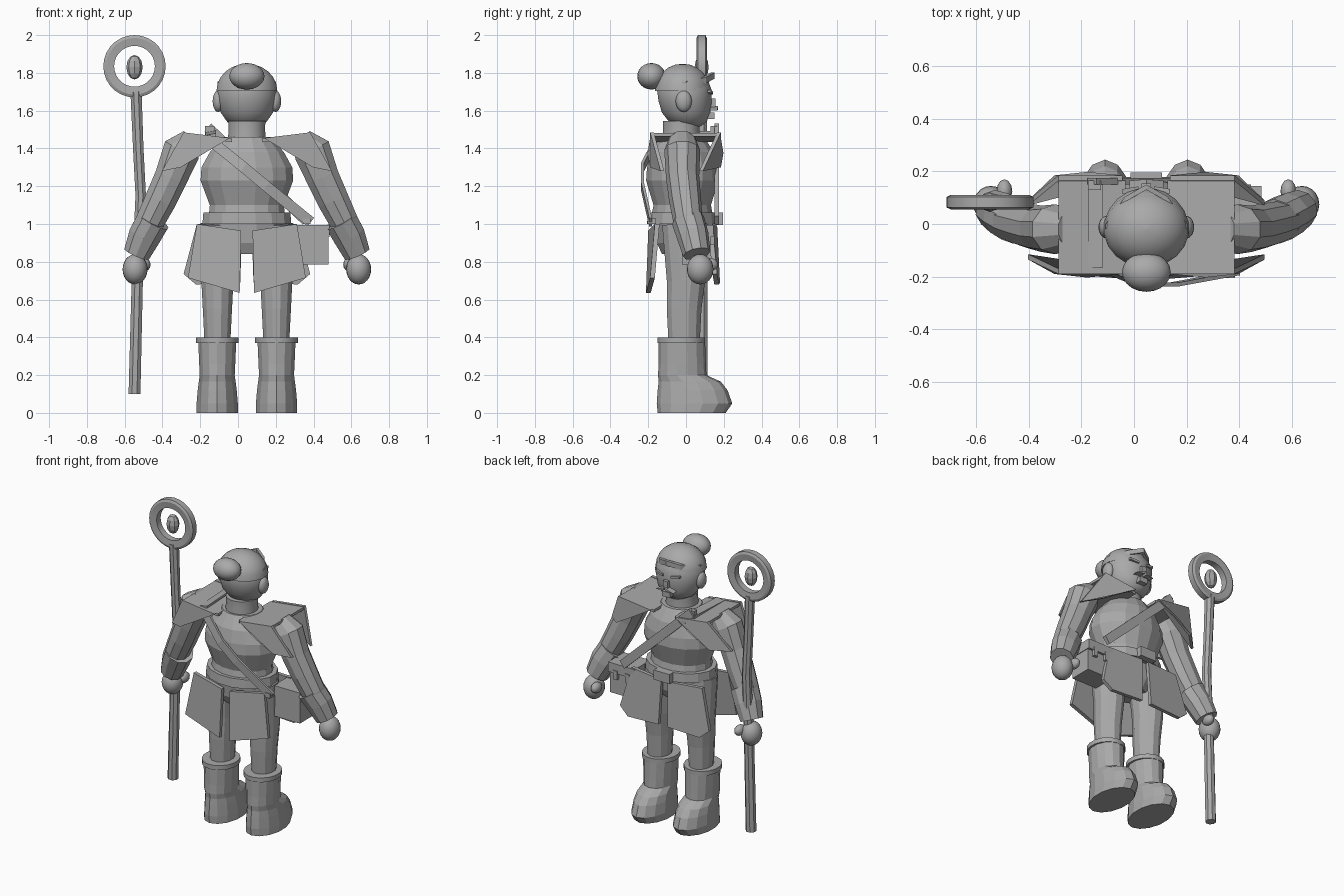
import bpy, bmesh, math
from mathutils import Vector

if "Cube" in bpy.data.objects:
    bpy.data.objects.remove(bpy.data.objects["Cube"])

CX = 0.047  # body mirror plane
grey = bpy.data.materials.new("plain_grey")
grey.diffuse_color = (0.4, 0.4, 0.4, 1)
grey.use_nodes = True
grey.node_tree.nodes["Principled BSDF"].inputs["Base Color"].default_value = grey.diffuse_color


def finish(name, bm, smooth=None):
    bmesh.ops.recalc_face_normals(bm, faces=bm.faces[:])
    me = bpy.data.meshes.new(name)
    bm.to_mesh(me)
    bm.free()
    me.materials.append(grey)
    ob = bpy.data.objects.new(name, me)
    bpy.context.collection.objects.link(ob)
    if smooth:
        bpy.ops.object.select_all(action='DESELECT')
        ob.select_set(True)
        bpy.context.view_layer.objects.active = ob
        bpy.ops.object.shade_smooth_by_angle(angle=math.radians(smooth))
    return ob


def loft(name, rings, n=12, along=False, smooth=None):
    """Rings are (x, y, z, rx, ry); along=True turns them to follow the path."""
    bm = bmesh.new()
    loops = []
    cs = [Vector(r[:3]) for r in rings]
    for i, r in enumerate(rings):
        u, v = Vector((1, 0, 0)), Vector((0, 1, 0))
        if along:
            t = (cs[min(i + 1, len(cs) - 1)] - cs[max(i - 1, 0)]).normalized()
            u = Vector((0, 1, 0)).cross(t).normalized()
            v = t.cross(u)
        loops.append([bm.verts.new(cs[i] + u * r[3] * math.cos(a) + v * r[4] * math.sin(a))
                      for a in (math.tau * (k + .5) / n for k in range(n))])
    for a, b in zip(loops, loops[1:]):
        for k in range(n):
            bm.faces.new((a[k], a[(k + 1) % n], b[(k + 1) % n], b[k]))
    bm.faces.new(loops[0])
    bm.faces.new(loops[-1])
    return finish(name, bm, smooth)


def ball(name, c, r, u=20, v=12, smooth=60):
    bm = bmesh.new()
    bmesh.ops.create_uvsphere(bm, u_segments=u, v_segments=v, radius=1)
    for w in bm.verts:
        w.co = Vector([w.co[i] * r[i] + c[i] for i in range(3)])
    return finish(name, bm, smooth)


def prism(name, pts, off):
    bm = bmesh.new()
    a = [bm.verts.new(p) for p in pts]
    b = [bm.verts.new(Vector(p) + Vector(off)) for p in pts]
    bm.faces.new(a)
    bm.faces.new(b)
    for i in range(len(a)):
        j = (i + 1) % len(a)
        bm.faces.new((a[i], a[j], b[j], b[i]))
    return finish(name, bm)


def box(name, lo, hi):
    x, y, z = lo
    X, Y, Z = hi
    return prism(name, [(x, y, z), (X, y, z), (X, Y, z), (x, Y, z)], (0, 0, Z - z))


def strip(name, path, width, off):
    """Flat ribbon through the path points, widened by a vector."""
    w = Vector(width) / 2
    for i, (p, q) in enumerate(zip(path, path[1:])):
        p, q = Vector(p), Vector(q)
        prism(f"{name}_{i + 1}", [p - w, q - w, q + w, p + w], off)


# torso, neck, hips and belt
loft("torso", [(CX, -.02, z, rx, ry) for z, rx, ry in (
    (1.04, .19, .14), (1.1, .2, .155), (1.23, .25, .195), (1.3, .245, .19),
    (1.38, .2, .17), (1.46, .13, .12))], 16)
loft("collar", [(CX, -.025, z, r, r) for z, r in ((1.42, .105), (1.5, .098), (1.545, .1))], 16, smooth=30)
loft("waist_sash", [(CX, -.02, 1.05, .205, .165), (CX, -.02, 1.1, .2, .155)], 16)
loft("belt", [(CX, -.02, 1.0, .24, .19), (CX, -.02, 1.06, .235, .185)], 16)
loft("hips", [(CX, -.02, .84, .15, .11), (CX, -.02, .9, .19, .14), (CX, -.02, 1.0, .2, .15)], 12)
box("buckle", (CX - .06, .15, .995), (CX + .06, .195, 1.06))

# head with hair
loft("head", [(CX, -.005 + dy, z, rx, ry) for z, rx, ry, dy in (
    (1.515, .06, .06, .02), (1.54, .105, .1, .015), (1.59, .14, .13, .006), (1.65, .155, .142, 0),
    (1.71, .158, .146, -.004), (1.77, .13, .125, -.005), (1.81, .08, .08, -.005))], 20, smooth=60)
hair = [(CX, -.018, 1.705 + .143 * math.sin(t), .161 * math.cos(t) + .002, .146 * math.cos(t) + .002)
        for t in (math.radians(a) for a in range(0, 91, 15))]
loft("hair_cap", hair, 20, smooth=60)
ball("hair_bun", (CX, -.183, 1.782), (.093, .075, .07))

# face
box("nose", (CX - .018, .11, 1.62), (CX + .018, .155, 1.665))
box("mouth", (CX - .03, .1, 1.555), (CX + .03, .15, 1.59))

for s, side in ((-1, "left"), (1, "right")):
    def m(x, y, z):
        return (CX + s * x, y, z)

    def limb(name, rings, n=10):
        loft(f"{side}_{name}", [m(*r[:3]) + tuple(r[3:]) for r in rings], n, True)

    ball(f"{side}_ear", m(.152, -.012, 1.65), (.03, .043, .057), 14, 10)
    strip(f"{side}_headband", [m(.155, .0, 1.738), m(.08, .105, 1.76), m(0, .15, 1.785)], (0, 0, .032), (0, -.02, 0))
    prism(f"{side}_eye", [m(.03, .125, 1.685), m(.09, .115, 1.695), m(.09, .115, 1.71), m(.03, .125, 1.7)], (0, .018, 0))
    prism(f"{side}_moustache", [m(0, .13, 1.625), m(.065, .125, 1.6), m(.01, .13, 1.605)], (0, .04, 0))

    # arm, bracer and hand
    limb("arm", [(.29, -.02, 1.455, .06, .07), (.345, -.02, 1.39, .105, .095), (.4, -.018, 1.25, .092, .088),
                 (.455, -.005, 1.13, .088, .085), (.51, .01, 1.02, .08, .078), (.575, .055, .85, .055, .055)])
    limb("bracer", [(.495, .01, 1.02, .092, .088), (.54, .035, .94, .09, .085), (.583, .057, .842, .074, .074)])
    ball(f"{side}_hand", m(.592, .075, .76), (.066, .07, .08))
    ball(f"{side}_thumb", m(.54, .125, .785), (.03, .045, .035), 12, 8)

    # shoulder guard: top plate with front and back panels
    prism(f"{side}_guard_top", [m(.08, -.17, 1.452), m(.335, -.17, 1.482), m(.335, .165, 1.482), m(.08, .165, 1.452)], (0, 0, -.018))
    for y0, y1, d, label in ((-.17, -.115, -.02, "back"), (.165, .07, .02, "front")):
        prism(f"{side}_guard_{label}", [m(.335, y0, 1.485), m(.09, y0, 1.455), m(.225, y0 * 1.08, 1.375),
                                         m(.35, y0, 1.30), m(.45, y1, 1.28)], (0, d, 0))

    # leg and boot
    limb("leg", [(.15, -.02, 1.0, .1, .11), (.156, .0, .7, .088, .105), (.156, -.01, .55, .08, .095),
                 (.156, -.01, .36, .07, .085)], 12)
    loft(f"{side}_boot_cuff", [m(.157, -.025, z) + (.115, .128) for z in (.37, .4)], 16, smooth=30)
    loft(f"{side}_boot", [m(.157, y, z) + (rx, ry) for y, z, rx, ry in (
        (.03, 0, .112, .18), (.045, .05, .112, .2), (.035, .12, .106, .185), (.02, .165, .1, .165),
        (-.02, .2, .095, .128), (-.02, .26, .098, .125), (-.022, .375, .103, .123))], 14)

    # skirt plates, back and front
    prism(f"{side}_back_skirt", [m(.265, -.165, 1.0), m(.03, -.2, .965), m(.038, -.212, .635), m(.312, -.19, .715)], (0, .025, 0))
    prism(f"{side}_front_skirt", [m(.265, .14, 1.0), m(.025, .165, .99), m(.035, .18, .69),
                                   m(.27, .175, .68), m(.335, .165, .735)], (0, -.025, 0))

# shoulder strap: down the back, over the shoulder, across the chest
W = (.035, 0, .045)
strip("back_strap", [(-.15, -.165, 1.445), (.03, -.238, 1.3), (.15, -.238, 1.2), (.385, -.195, 1.01)], W, (0, .015, 0))
strip("top_strap", [(-.145, -.165, 1.46), (-.145, .16, 1.475)], (.055, 0, .01), (0, 0, .015))
strip("chest_strap", [(-.16, .15, 1.51), (.36, .15, 1.02)], W, (0, .025, 0))
box("strap_buckle", (-.175, .13, 1.47), (-.125, .165, 1.52))
box("strap_end", (.345, -.205, 1.0), (.385, -.16, 1.03))

# side pouch
box("pouch", (.29, -.02, .785), (.48, .13, .96))
box("pouch_flap", (.285, -.025, .93), (.485, .145, .995))
for x in (.34, .43):
    box("pouch_clasp", (x - .015, .13, .89), (x + .015, .15, .95))

# staff with ring and floating gem
loft("staff_shaft", [(-.548, .083, .1, .034, .034), (-.532, .083, .75, .032, .032), (-.515, .083, 1.15, .03, .03),
                     (-.528, .083, 1.4, .03, .03), (-.54, .083, 1.7, .032, .032)], 8, True)
bm = bmesh.new()
N = 28
hoop = []
for k in range(N):
    a = math.tau * k / N
    hoop.append([bm.verts.new((-.548 + r * math.cos(a), .083 + y, 1.835 + r * math.sin(a)))
                 for r, y in ((.165, -.02), (.165, .02), (.15, .027), (.108, .022), (.108, -.022), (.15, -.027))])
for k in range(N):
    a, b = hoop[k], hoop[(k + 1) % N]
    for i in range(6):
        bm.faces.new((a[i], a[(i + 1) % 6], b[(i + 1) % 6], b[i]))
finish("staff_ring", bm, 30)
ball("staff_gem", (-.548, .083, 1.83), (.043, .037, .065), 8, 6, None)
